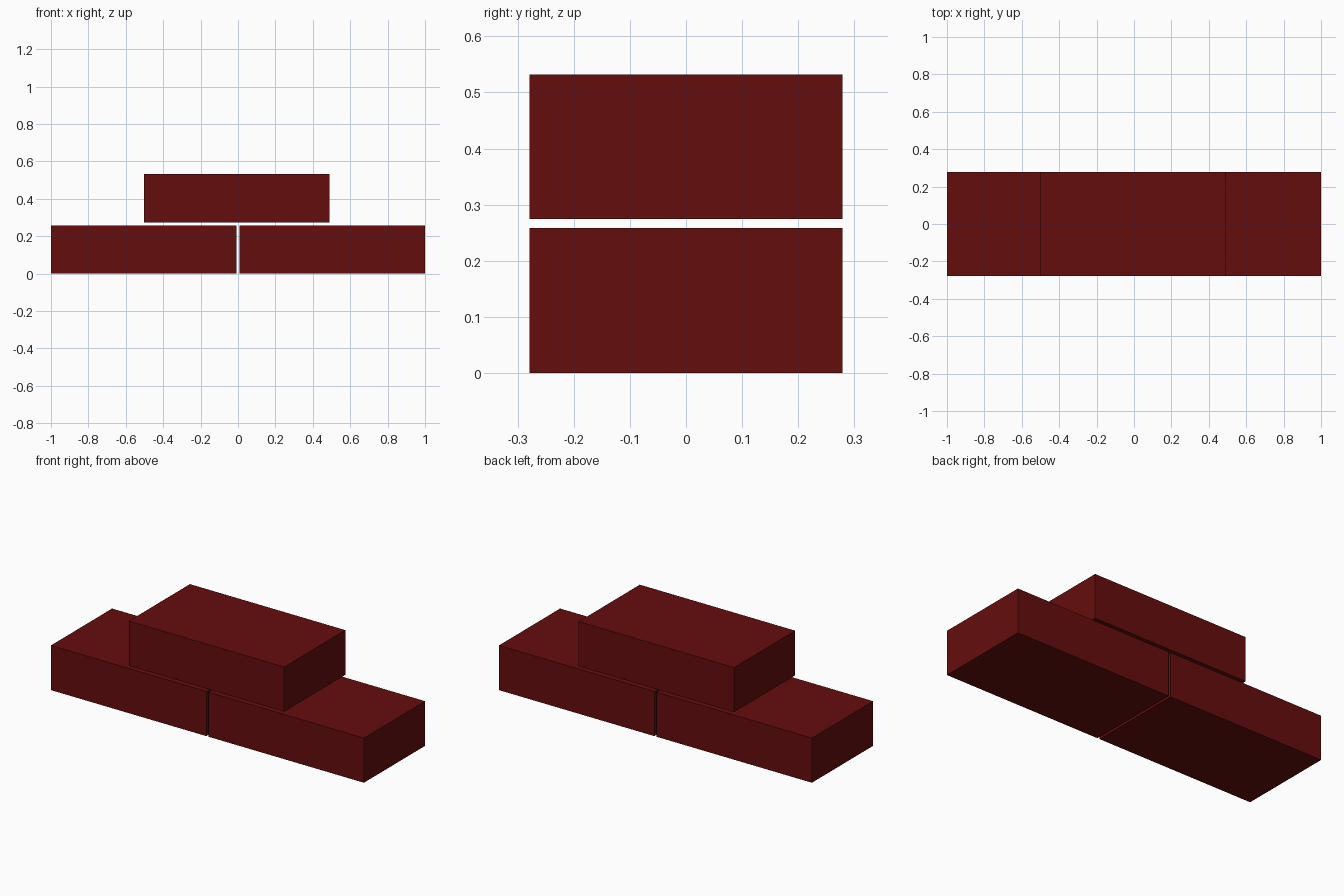
import bpy
import bmesh
from mathutils import Vector

if "Cube" in bpy.data.objects:
    bpy.data.objects.remove(bpy.data.objects["Cube"])

# Brick dimensions: length, depth, height
SIZE = Vector((0.993, 0.558, 0.258))
LAYER_STEP = 0.274

red = bpy.data.materials.new("brick_red")
red.diffuse_color = (0.13, 0.004, 0.004, 1)
red.use_nodes = True
red.node_tree.nodes["Principled BSDF"].inputs["Base Color"].default_value = red.diffuse_color


def brick(name, x, z):
    """Plain box brick with its centre at x and its underside at z."""
    bm = bmesh.new()
    bmesh.ops.create_cube(bm, size=1)
    bmesh.ops.scale(bm, vec=SIZE, verts=bm.verts)
    mesh = bpy.data.meshes.new(name)
    bm.to_mesh(mesh)
    bm.free()
    mesh.materials.append(red)
    obj = bpy.data.objects.new(name, mesh)
    obj.location = (x, 0, z + SIZE.z / 2)
    bpy.context.collection.objects.link(obj)


# Lower course: two bricks with a narrow joint
offset = 1 - SIZE.x / 2
brick("lower_brick_left", -offset, 0)
brick("lower_brick_right", offset, 0)

# Upper brick bridging the joint
brick("upper_brick", -0.006, LAYER_STEP)
